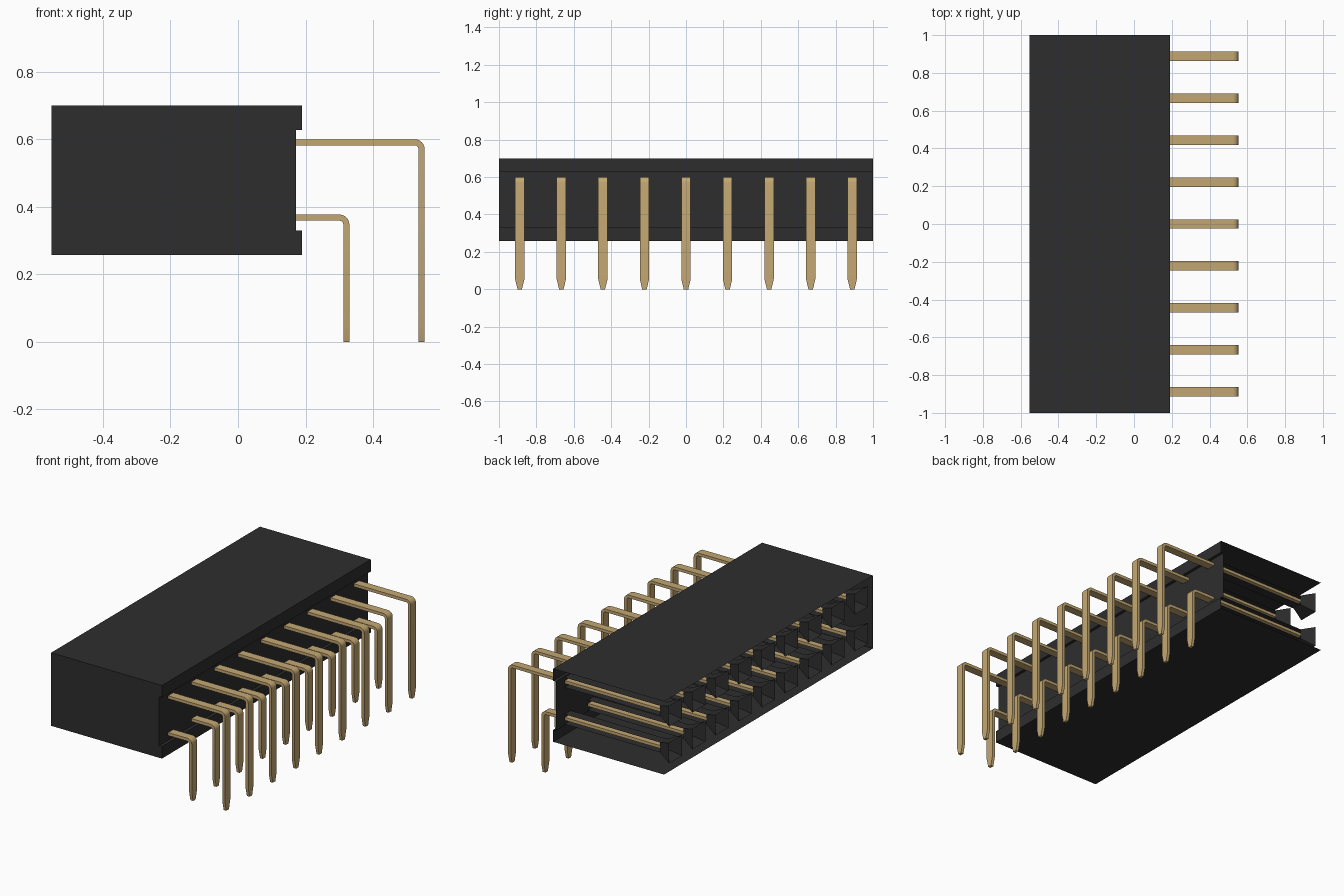
import bpy, bmesh, math

if "Cube" in bpy.data.objects:
    bpy.data.objects.remove(bpy.data.objects["Cube"], do_unlink=True)


def material(name, rgb, rough):
    m = bpy.data.materials.new(name)
    m.use_nodes = True
    m.diffuse_color = (*rgb, 1)
    b = m.node_tree.nodes["Principled BSDF"]
    b.inputs["Base Color"].default_value = (*rgb, 1)
    b.inputs["Roughness"].default_value = rough
    return m


black = material("black plastic", (0.027, 0.027, 0.027), 0.6)
gold = material("gold metal", (0.55, 0.39, 0.17), 0.5)


def finish(bm, name, mat):
    bmesh.ops.recalc_face_normals(bm, faces=bm.faces)
    me = bpy.data.meshes.new(name)
    bm.to_mesh(me)
    bm.free()
    me.materials.append(mat)
    return me


def add(name, me, y=0, z=0):
    ob = bpy.data.objects.new(name, me)
    ob.location = (0, y, z)
    bpy.context.collection.objects.link(ob)
    return ob


def loft(rings, caps=False, skip=()):
    """Join four-cornered rings; skip leaves out sides of the tube."""
    bm = bmesh.new()
    rows = [[bm.verts.new(p) for p in r] for r in rings]
    for i, (a, b) in enumerate(zip(rows, rows[1:])):
        for k in range(4):
            if (i, k) not in skip:
                j = (k + 1) % 4
                bm.faces.new((a[k], a[j], b[j], b[k]))
    if caps:
        bm.faces.new(rows[0])
        bm.faces.new(rows[-1])
    return bm


# Housing: channel profile run along y, open at the mating side and back end
X0, X1, XR = -0.553, 0.19, 0.172
profile = [(X0, 0.257), (X1, 0.257), (X1, 0.33), (XR, 0.33),
           (XR, 0.627), (X1, 0.627), (X1, 0.70), (X0, 0.70)]
bm = bmesh.new()
front = [bm.verts.new((x, -1, z)) for x, z in profile]
back = [bm.verts.new((x, 1, z)) for x, z in profile]
for i in range(len(profile) - 1):
    bm.faces.new((front[i], front[i + 1], back[i + 1], back[i]))
bm.faces.new(front)
add("housing", finish(bm, "housing", black))


# Socket: flared square mouth and a sleeve open on its back side
def square(x, h):
    return [(x, -h, -h), (x, h, -h), (x, h, h), (x, -h, h)]


socket = finish(loft([square(X0, 0.062), square(-0.47, 0.03), square(XR, 0.03)],
                     skip={(1, 1)}), "socket", black)


# Pin: flat strip bent down through a right angle, tapered at the tip
def pin_mesh(name, z_mid, x_mid):
    t, w, r = 0.009, 0.025, 0.021
    rings = []

    def station(x, z, ang, hw):
        nx, nz = math.sin(ang) * t, math.cos(ang) * t
        rings.append([(x + nx, -hw, z + nz), (x + nx, hw, z + nz),
                      (x - nx, hw, z - nz), (x - nx, -hw, z - nz)])

    station(-0.48, z_mid, 0, w)
    for i in range(7):
        a = math.pi / 2 * i / 6
        station(x_mid - r + r * math.sin(a), z_mid - r + r * math.cos(a), a, w)
    station(x_mid, 0.055, math.pi / 2, w)
    station(x_mid, 0, math.pi / 2, 0.012)
    return finish(loft(rings, caps=True), name, gold)


PITCH = 0.2222
pins = []
for row, z, x in (("upper", 0.591, 0.544), ("lower", 0.368, 0.321)):
    me = pin_mesh(row + "_pin", z, x)
    for i in range(9):
        y = (i - 4) * PITCH
        pins.append(add(f"{row}_pin_{i + 1}", me, y))
        add(f"{row}_socket_{i + 1}", socket, y, z)

# Smooth the bends, keep the strip edges sharp
bpy.ops.object.select_all(action="DESELECT")
for p in (pins[0], pins[9]):
    p.select_set(True)
    bpy.context.view_layer.objects.active = p
bpy.ops.object.shade_smooth_by_angle(angle=math.radians(30))
